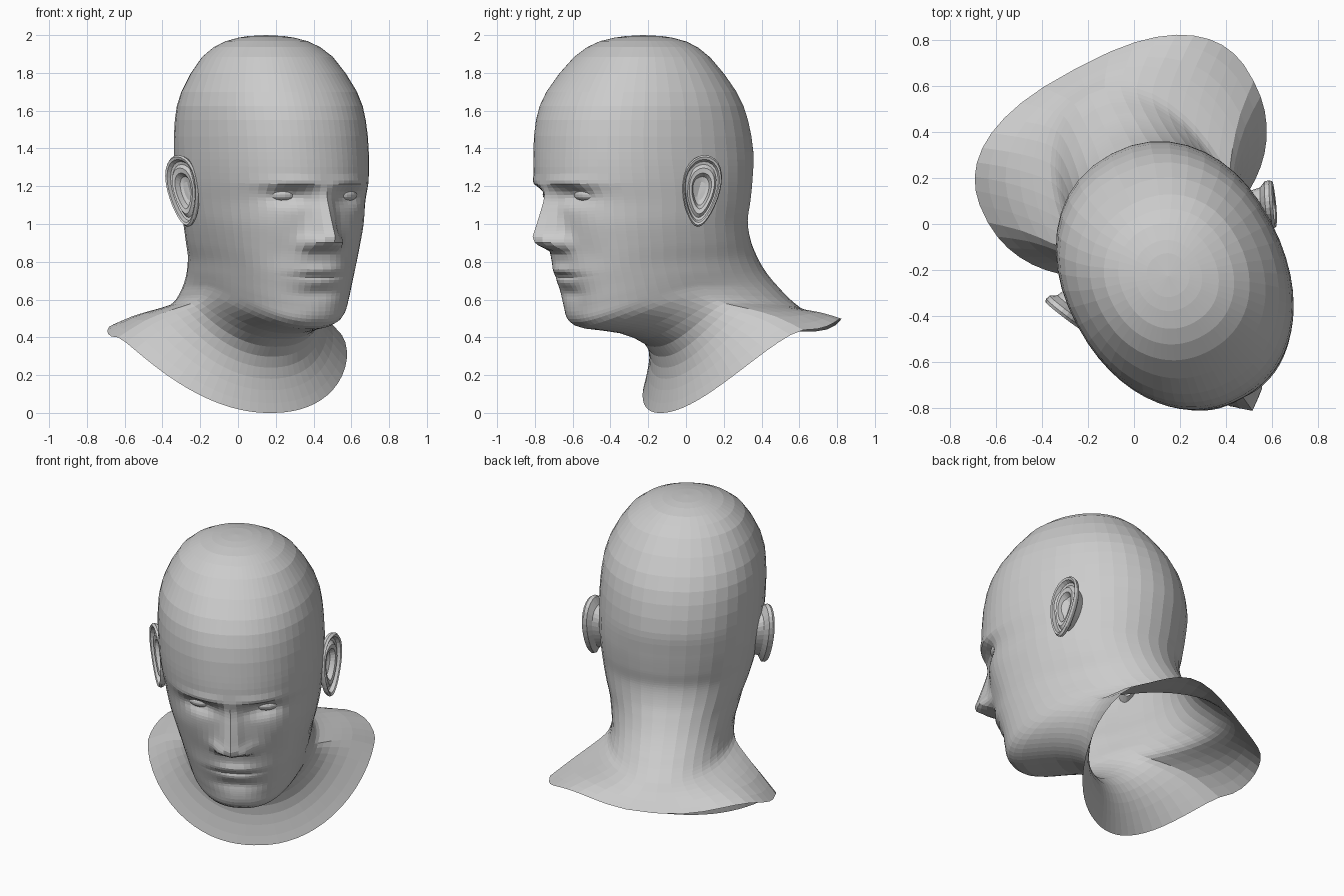
import bpy, bmesh
from math import sin, cos, pi, exp, radians, copysign
from mathutils import Matrix, Vector

if "Cube" in bpy.data.objects:
    bpy.data.objects.remove(bpy.data.objects["Cube"])

# Placement: turned about z, with a slight sideways lean of the head
SHEAR = Matrix(((1, 0, -0.045, 0.055), (0, 1, 0, 0), (0, 0, 1, 0), (0, 0, 0, 1)))
PLACE = Matrix.Translation((0.18, -0.21, 0)) @ Matrix.Rotation(radians(28), 4, 'Z') @ SHEAR


def finish(bm, name):
    bmesh.ops.recalc_face_normals(bm, faces=bm.faces)
    bm.transform(PLACE)
    me = bpy.data.meshes.new(name)
    bm.to_mesh(me)
    bm.free()
    ob = bpy.data.objects.new(name, me)
    bpy.context.collection.objects.link(ob)
    return ob


def loft(rings, tip):
    """Skin closed rings together and close the first one with a fan to tip."""
    bm = bmesh.new()
    rows = [[bm.verts.new(p) for p in r] for r in rings]
    n = len(rows[0])
    for a, b in zip(rows, rows[1:]):
        for i in range(n):
            bm.faces.new((a[i], a[(i + 1) % n], b[(i + 1) % n], b[i]))
    t = bm.verts.new(tip)
    for i in range(n):
        bm.faces.new((t, rows[0][(i + 1) % n], rows[0][i]))
    return bm


def catmull(a, b, c, d, t):
    return [0.5 * (2 * q + (r - p) * t + (2 * p - 5 * q + 4 * r - s) * t * t
                   + (3 * q - p - 3 * r + s) * t ** 3) for p, q, r, s in zip(a, b, c, d)]


def lerp_table(tab, x):
    for (x0, y0), (x1, y1) in zip(tab, tab[1:]):
        if x0 <= x <= x1:
            return y0 + (y1 - y0) * (x - x0) / (x1 - x0)
    return 0.0


def blob(x, z, cx, cz, sx, sz, h):
    return h * exp(-((x - cx) / sx) ** 2 - ((z - cz) / sz) ** 2)


# Rings from crown to shoulders: front y,z / side x,y,z / back y,z
RINGS = [
    (-.09, 1.995, .09, .0, 1.995, .10, 1.995),
    (-.23, 1.968, .21, .0, 1.968, .23, 1.965),
    (-.37, 1.885, .335, .0, 1.885, .35, 1.88),
    (-.53, 1.70, .44, .0, 1.70, .49, 1.70),
    (-.595, 1.55, .47, .0, 1.55, .555, 1.55),
    (-.615, 1.38, .475, .0, 1.38, .585, 1.38),
    (-.615, 1.23, .47, .02, 1.24, .575, 1.24),
    (-.575, 1.10, .455, .03, 1.12, .56, 1.12),
    (-.555, .98, .437, .03, 1.01, .545, 1.02),
    (-.54, .87, .41, .05, .90, .565, .92),
    (-.515, .76, .382, .06, .81, .605, .84),
    (-.48, .66, .367, .08, .74, .65, .77),
    (-.46, .56, .357, .10, .70, .70, .71),
    (-.44, .48, .35, .13, .67, .75, .66),
    (-.36, .445, .35, .17, .64, .79, .62),
    (-.15, .42, .355, .20, .61, .825, .59),
    (.03, .35, .375, .26, .58, .86, .56),
    (.09, .24, .44, .36, .55, .895, .52),
    (.09, .12, .54, .48, .50, .935, .48),
    (.07, .0, .655, .58, .42, .985, .43),
]
NOSE = [(.85, 0), (.875, .085), (.895, .13), (.935, .14), (.98, .115),
        (1.08, .063), (1.15, .024), (1.22, 0)]


def face_relief(x, z):
    """Forward displacement of the face at (x, z)."""
    x = abs(x)
    w = .05 + .03 * max(0, min(1, (1.12 - z) / .2))
    d = lerp_table(NOSE, z) * exp(-(x / w) ** 2 * 1.1)
    d += blob(x, z, .08, .90, .035, .035, .04)           # nostril wings
    d += blob(x, z, .18, 1.15, .10, .05, -.055)          # eye sockets
    d += blob(x, z, .17, 1.215, .15, .025, .02)          # brows
    d += blob(x, z, .30, 1.02, .10, .08, .008)           # cheekbones
    d += blob(x, z, .22, .83, .08, .10, -.016)           # cheek hollows
    d += blob(x, z, 0, .755, .11, .028, .022)            # upper lip
    d += blob(x, z, 0, .722, .13, .012, -.010)           # mouth line
    d += blob(x, z, 0, .69, .09, .028, .016)             # lower lip
    d += blob(x, z, 0, .63, .12, .025, -.008)            # fold above chin
    d += blob(x, z, 0, .54, .10, .05, .012)              # chin
    return d


def head_ring(c, half=26):
    fy, fz, sx, sy, sz, by, bz = c
    jaw = exp(-((fz - .70) / .26) ** 2)                  # squarer jaw
    rim = max(0, min(1, (sx - .37) / .28)) if fz < .4 else 0
    pts = []
    for i in range(-half, half):
        s = abs(i) / half
        t = pi * (0.5 * s + 0.5 * s * s)                 # denser on the face
        k, e = cos(t), abs(cos(t))
        sn = max(0, sin(t))
        if k > 0:
            x = copysign(sx * sn ** (.93 - .22 * jaw), i)
            y, z = sy + (fy - sy) * e ** 0.95, sz + (fz - sz) * e ** 1.4
            if y < -.2:
                y -= face_relief(x, z) * min(1, (-.2 - y) / .15)
        else:
            x = copysign(sx * sn ** (.93 - .13 * rim), i)
            y, z = sy + (by - sy) * e ** (.92 - .12 * rim), sz + (bz - sz) * e ** 1.4
            z += rim * .24 * e * e * (1 - e * e)         # raised shoulder corners
        pts.append((x, y, z + rim * .03 * x))
    return pts


# Head, neck and shoulder collar as one open shell
rings = []
for i in range(len(RINGS) - 1):
    four = [RINGS[max(0, min(len(RINGS) - 1, i + o))] for o in (-1, 0, 1, 2)]
    n = 7 if 6 <= i <= 11 else (4 if i in (5, 12) else 2)
    rings += [head_ring(catmull(*four, j / n)) for j in range(n)]
rings.append(head_ring(RINGS[-1]))
finish(loft(rings, (0, 0, 2.0)), "head_and_neck")

# Ears: concentric outlines (scale, outward offset) forming bowl and rim
EAR = [(.25, .0), (.40, .008), (.50, .038), (.64, .042), (.74, .024), (.82, .028),
       (.88, .05), (.95, .055), (1.0, .042), (.97, .022), (.74, .0), (.6, -.06)]


def ear_ring(scale, out, side):
    pts = []
    for i in range(28):
        a = 2 * pi * i / 28
        z = .19 * sin(a)
        y = .10 * cos(a) * (1 + .28 * sin(a)) + .12 * z
        p = Vector((out, y * scale, z * scale))
        p = Matrix.Rotation(radians(-24), 3, 'Z') @ p    # flare out at the back
        pts.append((side * (p.x + .465), p.y + .078, p.z + 1.175))
    return pts


for side, name in ((1, "left_ear"), (-1, "right_ear")):
    finish(loft([ear_ring(s, o, side) for s, o in EAR], (side * .465, .075, 1.16)), name)

# Eyeballs
for side, name in ((1, "left_eye"), (-1, "right_eye")):
    bm = bmesh.new()
    bmesh.ops.create_uvsphere(bm, u_segments=20, v_segments=12, radius=.07)
    bmesh.ops.scale(bm, vec=(1.25, 1, .6), verts=bm.verts)
    bmesh.ops.rotate(bm, matrix=Matrix.Rotation(radians(side * 15), 3, 'Z'), verts=bm.verts)
    bmesh.ops.translate(bm, vec=(side * .18, -.447, 1.155), verts=bm.verts)
    finish(bm, name)
